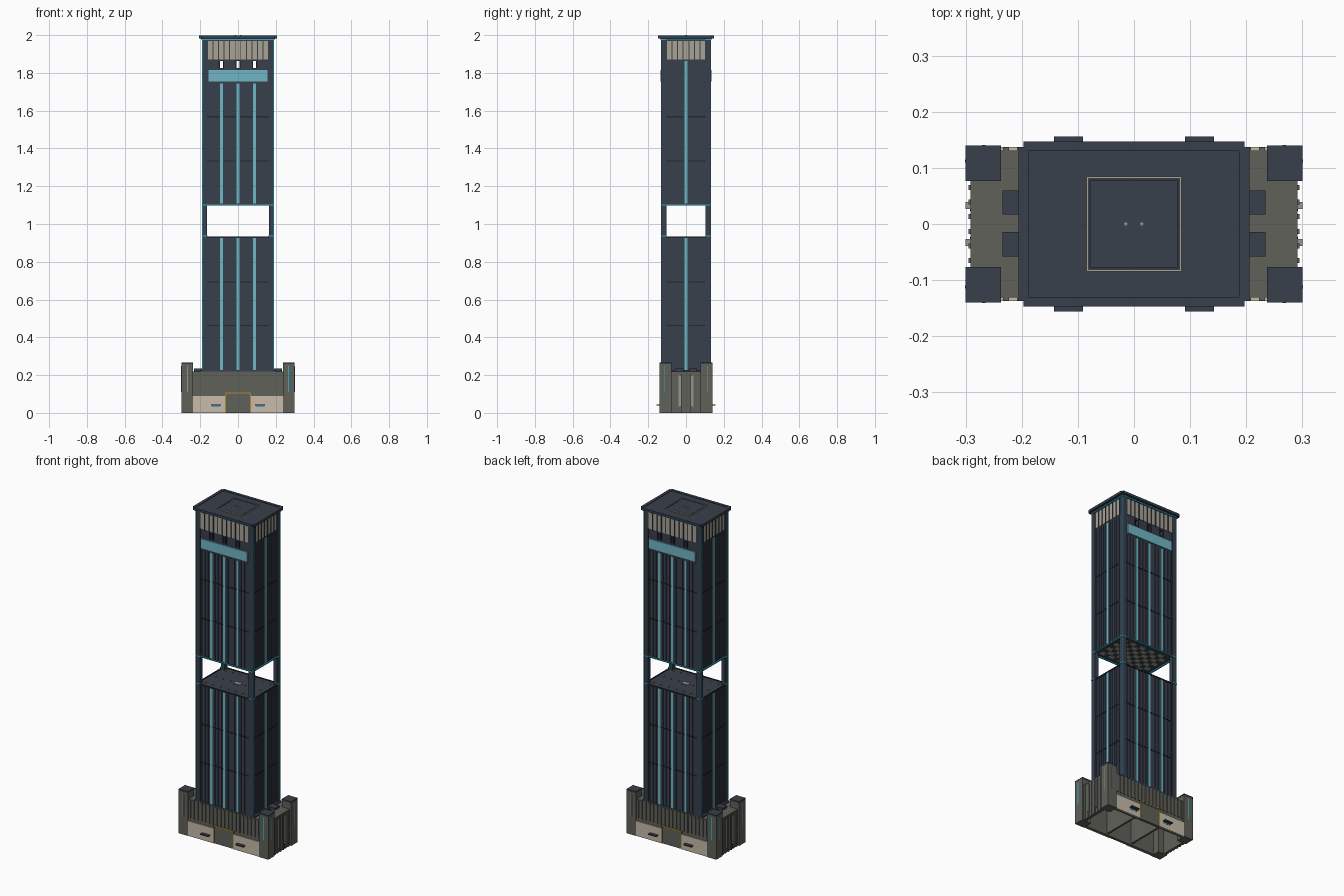
import bpy, bmesh
from mathutils import Matrix, Vector


def mat(name, r, g, b):
    m = bpy.data.materials.new(name)
    m.diffuse_color = (r, g, b, 1)
    return m


NAVY = mat("navy cladding", 0.040, 0.050, 0.070)
DARK = mat("dark joints", 0.017, 0.020, 0.028)
STONE = mat("olive stone", 0.115, 0.120, 0.098)
BEIGE = mat("beige panel", 0.58, 0.50, 0.40)
GRILLE = mat("grille panel", 0.40, 0.36, 0.30)
GLASS = mat("teal glass", 0.16, 0.47, 0.56)
CYAN = mat("cyan strip", 0.03, 0.43, 0.60)
GOLD = mat("gold trim", 0.40, 0.27, 0.03)
GREY = mat("light grey", 0.30, 0.30, 0.29)


def boxes(name, material, items):
    """One object from boxes given as (x0, x1, y0, y1, z0, z1)."""
    bm = bmesh.new()
    for x0, x1, y0, y1, z0, z1 in items:
        m = Matrix.Translation(Vector((x0 + x1, y0 + y1, z0 + z1)) / 2)
        m = m @ Matrix.Diagonal((abs(x1 - x0), abs(y1 - y0), abs(z1 - z0), 1))
        bmesh.ops.create_cube(bm, size=1, matrix=m)
    me = bpy.data.meshes.new(name)
    bm.to_mesh(me)
    bm.free()
    me.materials.append(material)
    ob = bpy.data.objects.new(name, me)
    bpy.context.collection.objects.link(ob)
    return ob


def front_back(c, w, z0, z1, y0, y1):
    """Plate centred on x=c, repeated on front and back."""
    return [(c - w / 2, c + w / 2, s * y0, s * y1, z0, z1) for s in (-1, 1)]


def sides(c, w, z0, z1, x0, x1):
    """Plate centred on y=c, repeated on left and right."""
    return [(s * x0, s * x1, c - w / 2, c + w / 2, z0, z1) for s in (-1, 1)]


def spread(n, half):
    return [-half + 2 * half * i / (n - 1) for i in range(n)]


CORNERS = [(sx, sy) for sx in (-1, 1) for sy in (-1, 1)]
BX, BY = 0.184, 0.127           # tower body half sizes
STRIPES = (-0.088, 0.0, 0.088)  # glass stripes on front and back

# --- podium: hollow shell, open underneath ---
boxes("podium_walls", STONE,
      front_back(0, 0.56, 0, 0.22, 0.118, 0.131) + sides(0, 0.24, 0, 0.22, 0.275, 0.291))
boxes("podium_roof", STONE, [(-0.29, 0.29, -0.13, 0.13, 0.205, 0.22)])
boxes("podium_inner_walls", STONE,
      [(s * 0.085 - 0.006, s * 0.085 + 0.006, -0.12, 0.12, 0.01, 0.205) for s in (-1, 1)])
boxes("podium_inner_ceiling", NAVY, [(-0.19, 0.19, -0.118, 0.118, 0.198, 0.206)])
boxes("corner_towers", STONE,
      [(sx * 0.238, sx * 0.30, sy * 0.078, sy * 0.139, 0, 0.258) for sx, sy in CORNERS])
boxes("corner_tower_caps", NAVY,
      [(sx * 0.237, sx * 0.30, sy * 0.077, sy * 0.14, 0.258, 0.267) for sx, sy in CORNERS])
ribs = []
for x in spread(19, 0.228):
    ribs += front_back(x, 0.011, 0.11, 0.218, 0.13, 0.136)
boxes("podium_front_ribs", STONE, ribs)
boxes("podium_side_ribs", STONE, [b for y in spread(6, 0.065)
      for b in sides(y, 0.009, 0, 0.215, 0.29, 0.295)])
boxes("podium_side_piers", GREY, [b for y in (-0.033, 0.033)
      for b in sides(y, 0.012, 0.03, 0.20, 0.29, 0.30)])
boxes("podium_side_joints", DARK, [b for y in (-0.041, -0.025, 0.025, 0.041)
      for b in sides(y, 0.003, 0.0, 0.205, 0.29, 0.2925)])
boxes("shop_panels", BEIGE, [b for x in (-0.153, 0.153)
      for b in front_back(x, 0.172, 0, 0.09, 0.13, 0.137)])
boxes("shop_canopies", NAVY, [b for x in (-0.117, 0.117)
      for b in front_back(x, 0.052, 0.038, 0.045, 0.135, 0.156)])
boxes("shop_glow", CYAN, [b for x in (-0.117, 0.117)
      for b in front_back(x, 0.046, 0.030, 0.037, 0.136, 0.1385)])
boxes("entrance", STONE, front_back(0, 0.125, 0, 0.105, 0.13, 0.134))
boxes("entrance_frame", GOLD, front_back(0, 0.134, 0.103, 0.109, 0.13, 0.138)
      + [b for x in (-0.065, 0.065) for b in front_back(x, 0.005, 0, 0.104, 0.13, 0.138)])
# light strips on the corner towers
lit, pale = [], []
for sx, sy in CORNERS:
    dst = lit if sx * sy < 0 else pale
    dst.append((sx * 0.265, sx * 0.271, sy * 0.138, sy * 0.141, 0.11, 0.247))
    dst.append((sx * 0.299, sx * 0.3015, sy * 0.110, sy * 0.115, 0.11, 0.247))
boxes("corner_lights", CYAN, lit)
boxes("corner_inlays", GREY, pale)
boxes("podium_buttresses", NAVY, [b for y in (-0.036, 0.038)
      for b in sides(y, 0.043, 0.21, 0.234, 0.185, 0.234)])
boxes("tower_skirt", NAVY, [(-0.200, 0.200, -0.130, 0.130, 0.215, 0.228)])

# --- tower body: lower shaft, open sky deck, upper shaft ---
body = [(-BX, BX, -BY, BY, 0.206, 0.93), (-BX, BX, -BY, BY, 1.104, 1.826),
        (-BX, BX, -BY, BY, 1.862, 1.98)]
edges = [-BX] + [e for x in STRIPES for e in (x - 0.008, x + 0.008)] + [BX]
for a, b in zip(edges[::2], edges[1::2]):      # vent slots right through the tower
    body.append((a, b, -BY, BY, 1.826, 1.862))
boxes("tower_body", NAVY, body)
boxes("corner_columns", NAVY,
      [(sx * 0.163, sx * 0.188, sy * 0.104, sy * 0.131, 0.22, 1.98) for sx, sy in CORNERS])
boxes("corner_light_edges", CYAN,
      [(sx * 0.186, sx * 0.1905, sy * 0.1285, sy * 0.133, 0.23, 1.975) for sx, sy in CORNERS])
boxes("deck_light_rings", CYAN, [b for z in (0.936, 1.101) for b in
      front_back(0, 0.378, z - 0.003, z + 0.003, 0.126, 0.1335)
      + sides(0, 0.262, z - 0.003, z + 0.003, 0.183, 0.1915) if z > 1]
      + [b for x in (-0.177, 0.177) for b in front_back(x, 0.029, 0.933, 0.939, 0.126, 0.1335)]
      + [b for y in (-0.118, 0.118) for b in sides(y, 0.03, 0.933, 0.939, 0.183, 0.1915)])
boxes("deck_edge_trim", DARK, front_back(0, 0.33, 0.926, 0.934, 0.126, 0.132)
      + sides(0, 0.21, 0.926, 0.934, 0.183, 0.189))
# sky deck floor studs and patterned ceiling
boxes("deck_studs", GOLD, [(x - 0.003, x + 0.003, y - 0.003, y + 0.003, 0.929, 0.935)
      for x in spread(7, 0.15) for y in (-0.095, 0, 0.095)])
boxes("deck_hatch", GREY, [(-0.02, 0.02, -0.015, 0.015, 0.929, 0.934)])
boxes("deck_ceiling_panels", GRILLE,
      [(x - 0.016, x + 0.016, y - 0.013, y + 0.013, 1.1015, 1.105)
       for i, x in enumerate(spread(10, 0.145)) for j, y in enumerate(spread(7, 0.09))
       if (i + j) % 2])

# --- facade ---
fins, stripe, joint = [], [], []
for z0, z1 in ((0.228, 0.926), (1.108, 1.745)):
    for x in spread(15, 0.154):
        if min(abs(x - s) for s in STRIPES) > 0.009:
            fins += front_back(x, 0.006, z0, z1, 0.126, 0.131)
    for x in STRIPES:
        stripe += front_back(x, 0.016, z0, z1, 0.126, 0.1305)
for z0, z1 in ((0.228, 0.926), (1.108, 1.862)):
    for y in (-0.095, -0.075, -0.055, -0.035, -0.018, 0.018, 0.035, 0.055, 0.075, 0.095):
        fins += sides(y, 0.006, z0, z1, 0.183, 0.188)
    stripe += sides(0, 0.018, z0, z1, 0.183, 0.1875)
for z in (0.46, 0.69, 1.33, 1.565):
    joint += front_back(-0.132, 0.066, z, z + 0.006, 0.126, 0.1315)
    joint += front_back(0.132, 0.066, z, z + 0.006, 0.126, 0.1315)
    joint += front_back(-0.044, 0.068, z, z + 0.006, 0.126, 0.1315)
    joint += front_back(0.044, 0.068, z, z + 0.006, 0.126, 0.1315)
    for y in (-0.057, 0.057):
        joint += sides(y, 0.09, z, z + 0.006, 0.183, 0.1885)
boxes("facade_fins", NAVY, fins)
boxes("glass_stripes", GLASS, stripe)
boxes("floor_joints", DARK, joint)
boxes("display_panels", GLASS, front_back(0, 0.31, 1.755, 1.815, 0.126, 0.134))
boxes("vent_surrounds", DARK, [b for x in STRIPES for d in (-0.012, 0.012)
      for b in front_back(x + d, 0.006, 1.824, 1.864, 0.126, 0.131)])

# --- crown grille ---
boxes("crown_grille", GRILLE, front_back(0, 0.322, 1.872, 1.97, 0.126, 0.1295)
      + sides(0, 0.206, 1.872, 1.97, 0.183, 0.1865))
boxes("crown_fins", NAVY,
      [b for x in spread(12, 0.161) for b in front_back(x, 0.005, 1.87, 1.972, 0.126, 0.133)]
      + [b for y in spread(8, 0.103) for b in sides(y, 0.005, 1.87, 1.972, 0.183, 0.190)])
boxes("crown_light_ring", CYAN, front_back(0, 0.38, 1.973, 1.979, 0.126, 0.1345)
      + sides(0, 0.268, 1.973, 1.979, 0.183, 0.1925))

# --- roof ---
boxes("roof_slab", NAVY, [(-0.196, 0.196, -0.136, 0.136, 1.979, 1.994)])
boxes("roof_cornice", NAVY, front_back(0, 0.394, 1.982, 1.997, 0.130, 0.147)
      + sides(0, 0.274, 1.982, 1.997, 0.188, 0.206))
R = 0.084
boxes("roof_pad", NAVY, [(-R, R, -R, R, 1.99, 1.9965)])
boxes("roof_pad_frame", GRILLE, front_back(0, 2 * R, 1.99, 1.999, R - 0.002, R + 0.001)
      + sides(0, 2 * R, 1.99, 1.999, R - 0.002, R + 0.001))
boxes("roof_pad_inner_line", DARK, front_back(0, 0.156, 1.99, 1.9975, 0.077, 0.079)
      + sides(0, 0.156, 1.99, 1.9975, 0.077, 0.079))
boxes("roof_markers", GREY, [(x - 0.004, x + 0.004, -0.004, 0.004, 1.99, 2.0)
                             for x in (-0.015, 0.014)])
